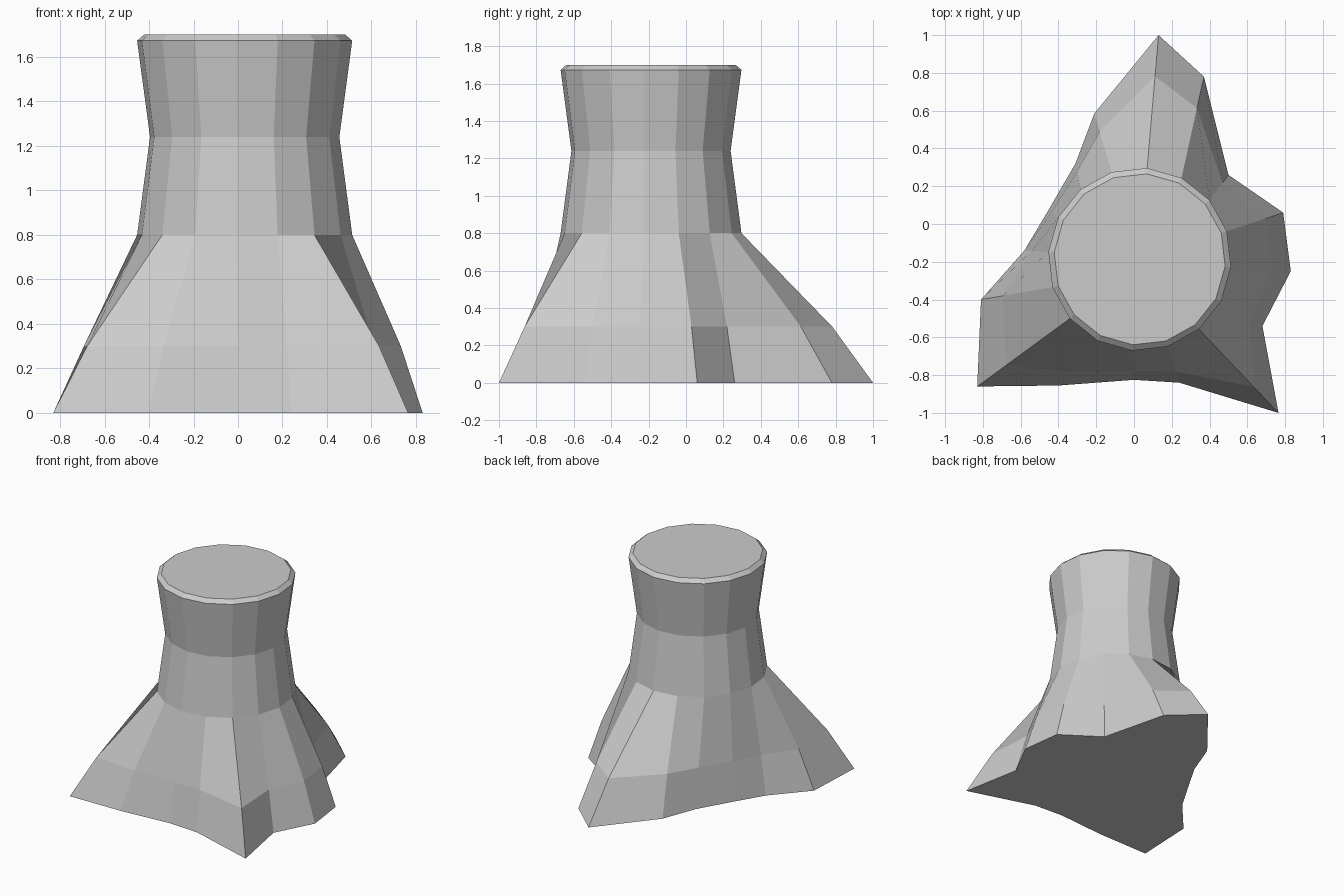
import bpy, bmesh
from math import radians, cos, sin

if "Cube" in bpy.data.objects:
    bpy.data.objects.remove(bpy.data.objects["Cube"])

SIDES = 16
CX, CY = 0.03, -0.187

# Irregular root outline on the ground, clockwise from the back root
BASE = [(0.13, 1.0), (0.37, 0.78), (0.50, 0.26), (0.79, 0.06),
        (0.83, -0.25), (0.68, -0.54), (0.765, -1.0), (0.24, -0.84),
        (0.0, -0.825), (-0.40, -0.855), (-0.83, -0.86), (-0.81, -0.40),
        (-0.58, -0.14), (-0.455, 0.07), (-0.31, 0.32), (-0.21, 0.585)]


def circle(radius):
    angles = [radians(85.3 - 360 / SIDES * i) for i in range(SIDES)]
    return [(CX + radius * cos(a), CY + radius * sin(a)) for a in angles]


def blend(a, b, t):
    return [(p[0] + (q[0] - p[0]) * t, p[1] + (q[1] - p[1]) * t) for p, q in zip(a, b)]


# Horizontal cross-sections: flared roots, waisted trunk, bevelled cut rim
trunk = circle(0.485)
sections = [(0.0, BASE), (0.30, blend(trunk, BASE, 0.69)), (0.80, trunk),
            (1.24, circle(0.427)), (1.673, trunk), (1.70, circle(0.454))]

bm = bmesh.new()
rings = [[bm.verts.new((x, y, z)) for x, y in pts] for z, pts in sections]
for low, high in zip(rings, rings[1:]):
    for i in range(SIDES):
        j = (i + 1) % SIDES
        bm.faces.new((low[i], low[j], high[j], high[i]))

# Ground face and cut top
bm.faces.new(rings[0])
bm.faces.new(rings[-1])
bmesh.ops.recalc_face_normals(bm, faces=bm.faces[:])

mesh = bpy.data.meshes.new("tree_stump")
bm.to_mesh(mesh)
bm.free()
stump = bpy.data.objects.new("tree_stump", mesh)
bpy.context.collection.objects.link(stump)
